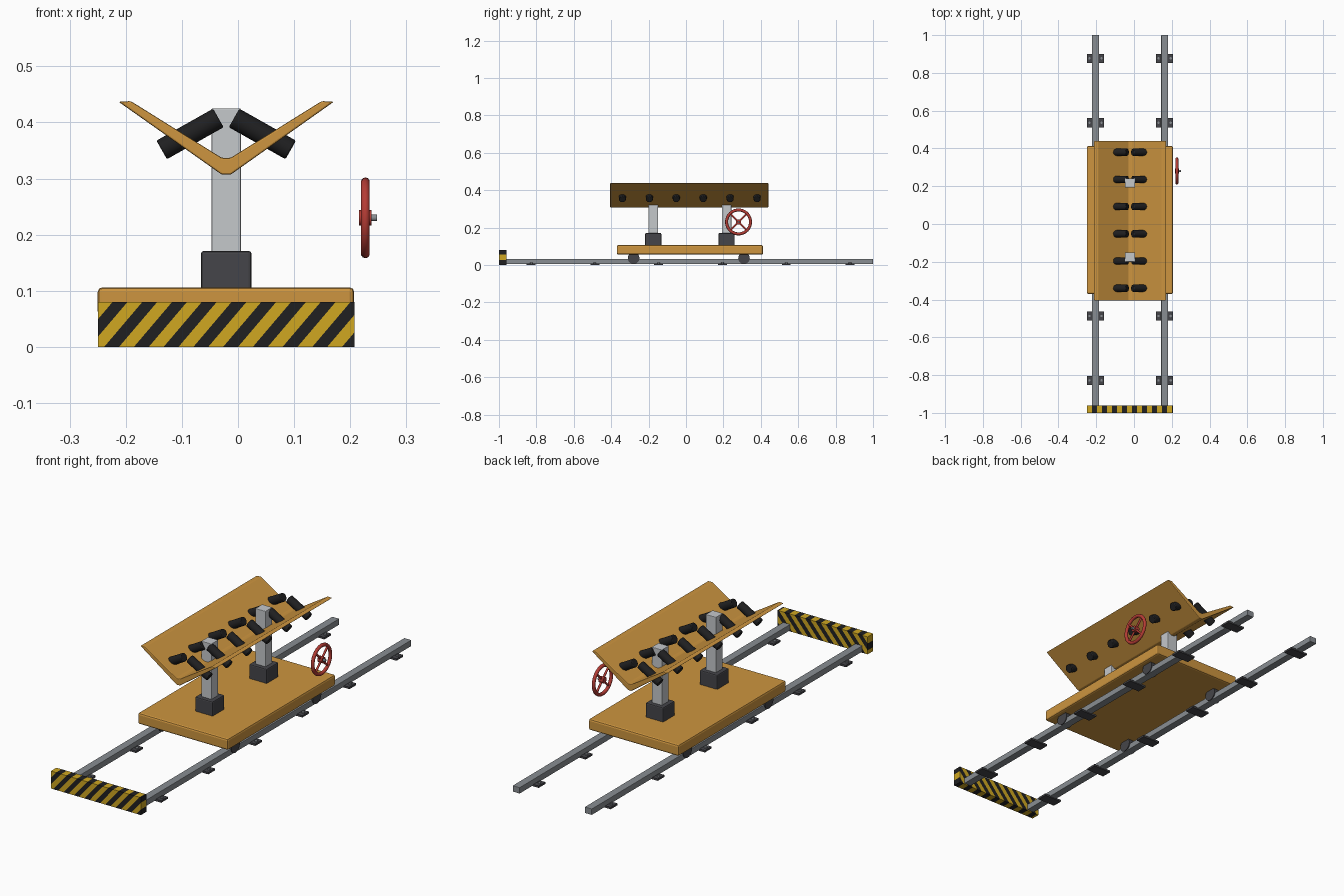
import bpy, bmesh, math
from mathutils import Vector, Matrix

cube = bpy.data.objects.get("Cube")
if cube:
    bpy.data.objects.remove(cube, do_unlink=True)

CX = -0.021  # centre line of the track and trolley


def material(name, r, g, b):
    m = bpy.data.materials.new(name)
    m.use_nodes = True
    m.diffuse_color = (r, g, b, 1)
    m.node_tree.nodes["Principled BSDF"].inputs["Base Color"].default_value = (r, g, b, 1)
    return m


ochre = material("ochre paint", 0.61, 0.30, 0.05)
yellow = material("hazard yellow", 0.63, 0.39, 0.015)
black = material("black rubber", 0.014, 0.014, 0.015)
light = material("light steel", 0.56, 0.58, 0.60)
steel = material("rail steel", 0.25, 0.27, 0.29)
dark = material("dark iron", 0.06, 0.06, 0.068)
red = material("red paint", 0.46, 0.045, 0.035)


def finish(name, bm, mat, bevel=0.0, smooth=False):
    bmesh.ops.recalc_face_normals(bm, faces=bm.faces)
    mesh = bpy.data.meshes.new(name)
    bm.to_mesh(mesh)
    bm.free()
    obj = bpy.data.objects.new(name, mesh)
    bpy.context.collection.objects.link(obj)
    mesh.materials.append(mat)
    if bevel:
        mod = obj.modifiers.new("bevel", "BEVEL")
        mod.width, mod.segments = bevel, 2
        mod.limit_method = "ANGLE"
    if smooth:
        bpy.ops.object.select_all(action="DESELECT")
        obj.select_set(True)
        bpy.context.view_layer.objects.active = obj
        bpy.ops.object.shade_smooth_by_angle(angle=math.radians(40))
    return obj


def box(name, x, y, z, mat, bevel=0.0):
    """Box from three (min, max) ranges."""
    bm = bmesh.new()
    bmesh.ops.create_cube(bm, size=1)
    for v in bm.verts:
        v.co = [r[0] + (r[1] - r[0]) * (c + 0.5) for r, c in zip((x, y, z), v.co)]
    return finish(name, bm, mat, bevel)


def rod(name, a, b, radius, mat, sides=20, bevel=0.0):
    """Cylinder running from point a to point b."""
    a, b = Vector(a), Vector(b)
    turn = (b - a).to_track_quat("Z", "Y").to_matrix().to_4x4()
    bm = bmesh.new()
    bmesh.ops.create_cone(bm, cap_ends=True, segments=sides, radius1=radius, radius2=radius,
                          depth=(b - a).length, matrix=Matrix.Translation((a + b) / 2) @ turn)
    return finish(name, bm, mat, bevel, smooth=True)


# Rails with their fixing plates and bolts
for side, label in ((-1, "right"), (1, "left")):
    x = CX + side * 0.183
    box(f"{label}_rail", (x - 0.018, x + 0.018), (-0.97, 1), (0.004, 0.032), steel, 0.002)
    for i in range(6):
        y = -0.828 + i * 0.341
        box(f"{label}_rail_plate", (x - 0.045, x + 0.045), (y - 0.024, y + 0.024), (0, 0.009), dark)
        for s in (-1, 1):
            rod(f"{label}_plate_bolt", (x + s * 0.032, y, 0.008), (x + s * 0.032, y, 0.014),
                0.007, steel, 6)
    # Trolley wheels riding on the rail
    for y in (-0.28, 0.31):
        rod(f"{label}_trolley_wheel", (x - 0.022, y, 0.036), (x + 0.022, y, 0.036), 0.031, dark)

# End stop, sliced into diagonal hazard stripes
stop = bmesh.new()
bmesh.ops.create_cube(stop, size=1)
for v in stop.verts:
    v.co = (CX + v.co.x * 0.457, -0.98 + v.co.y * 0.04, 0.04 + v.co.z * 0.08)
SLOPE, PITCH = 0.85, 0.0265
slant = Vector((1, 0, -SLOPE))
for k in range(-13, 10):
    bmesh.ops.bisect_plane(stop, geom=stop.verts[:] + stop.edges[:] + stop.faces[:],
                           plane_co=(k * PITCH, 0, 0), plane_no=slant)
for f in stop.faces:
    f.material_index = math.floor(f.calc_center_median().dot(slant) / PITCH) % 2
end_stop = finish("end_stop", stop, yellow)
end_stop.data.materials.append(black)

# Trolley deck
box("deck", (-0.25, 0.207), (-0.37, 0.412), (0.055, 0.106), ochre, 0.008)

# Support posts on their sockets
for y, label in ((-0.175, "front"), (0.217, "back")):
    box(f"{label}_socket", (CX - 0.045, CX + 0.045), (y - 0.043, y + 0.043), (0.1, 0.171), dark, 0.005)
    box(f"{label}_post", (CX - 0.026, CX + 0.026), (y - 0.025, y + 0.025), (0.165, 0.425), light, 0.002)

# V-shaped trough extruded along y
half = [(0.008, 0.307), (0.192, 0.437), (0.170, 0.438), (0.008, 0.337)]
outline = half + [(-x, z) for x, z in reversed(half)]
trough = bmesh.new()
face = trough.faces.new([trough.verts.new((CX + x, -0.405, z)) for x, z in outline])
grown = bmesh.ops.extrude_face_region(trough, geom=[face])["geom"]
bmesh.ops.translate(trough, vec=(0, 0.845, 0),
                    verts=[g for g in grown if isinstance(g, bmesh.types.BMVert)])
finish("trough", trough, ochre, 0.003)

# Six pairs of rollers passing through the trough walls
for i in range(6):
    y = -0.34 + i * 0.144
    for s in (-1, 1):
        rod("roller", (CX + s * 0.014, y, 0.408), (CX + s * 0.115, y, 0.351), 0.019, black, 20, 0.003)

# Hand wheel: rim, spokes, hub and axle
wx, wy, wz = 0.227, 0.281, 0.23
bm = bmesh.new()
RING, TUBE = 40, 10
loops = []
for i in range(RING):
    a = math.tau * i / RING
    loop = []
    for j in range(TUBE):
        b = math.tau * j / TUBE
        r = 0.064 + 0.008 * math.cos(b)
        loop.append(bm.verts.new((wx + 0.008 * math.sin(b), wy + r * math.cos(a), wz + r * math.sin(a))))
    loops.append(loop)
for i in range(RING):
    p, q = loops[i], loops[(i + 1) % RING]
    for j in range(TUBE):
        k = (j + 1) % TUBE
        bm.faces.new((p[j], q[j], q[k], p[k]))
finish("hand_wheel_rim", bm, red, smooth=True)
for s in (-1, 1):
    d = 0.064 * math.sqrt(0.5)
    rod("hand_wheel_spoke", (wx, wy - d, wz - s * d), (wx, wy + d, wz + s * d), 0.005, red, 10)
rod("hand_wheel_hub", (0.216, wy, wz), (0.238, wy, wz), 0.014, red)
rod("hand_wheel_axle", (0.22, wy, wz), (0.248, wy, wz), 0.006, steel, 12)
